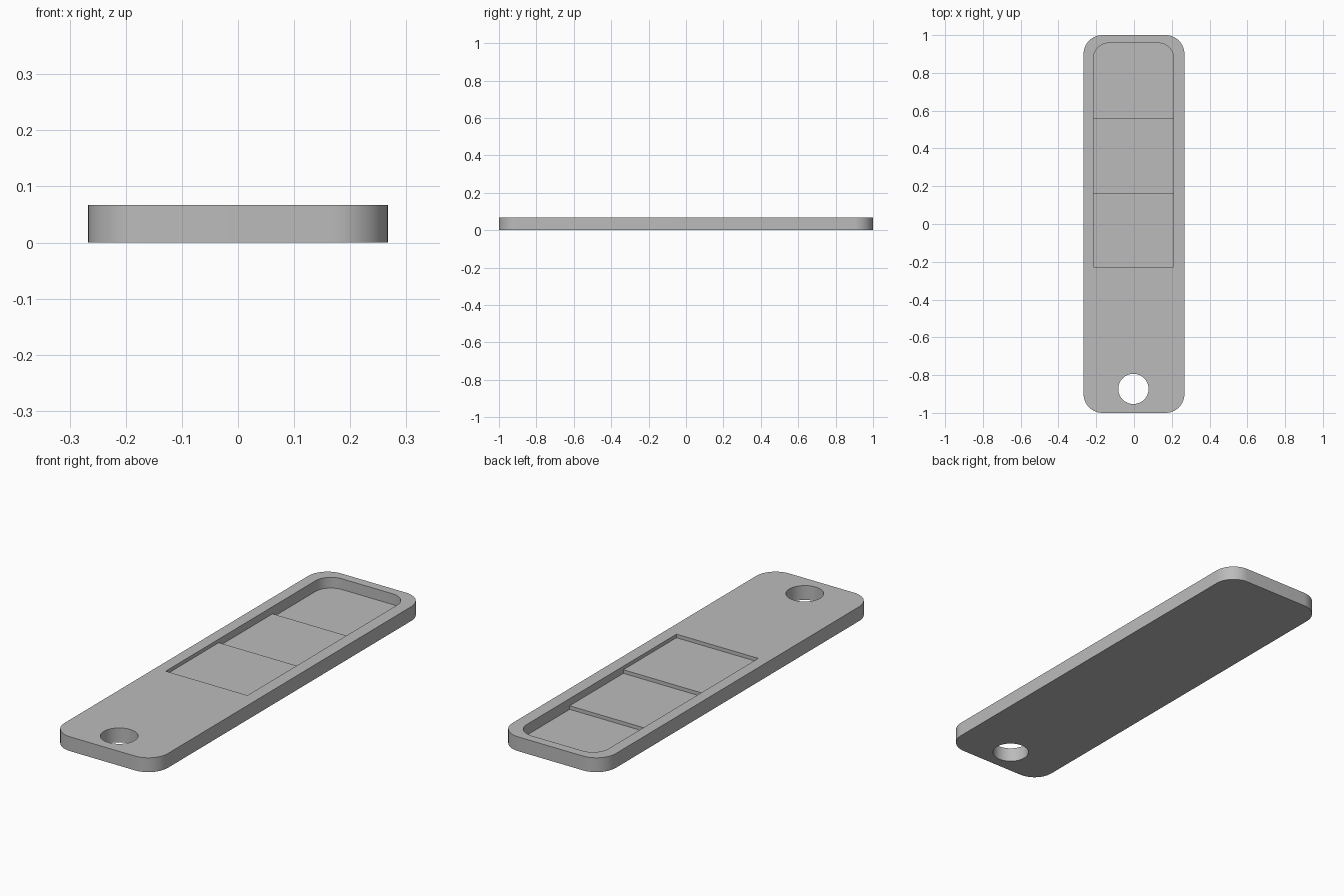
import bpy, bmesh
from math import pi, cos, sin, radians

if "Cube" in bpy.data.objects:
    bpy.data.objects.remove(bpy.data.objects["Cube"])

THICK, STEP = 0.067, 0.0167
grey = bpy.data.materials.new("plain grey")
grey.use_nodes = True
grey.diffuse_color = (0.5, 0.5, 0.5, 1)
grey.node_tree.nodes["Principled BSDF"].inputs["Base Color"].default_value = (0.5, 0.5, 0.5, 1)


def prism(name, points, offset):
    """Closed solid: a 3D outline pushed along an offset vector."""
    bm = bmesh.new()
    face = bm.faces.new([bm.verts.new(p) for p in points])
    cap = bmesh.ops.extrude_face_region(bm, geom=[face], use_keep_orig=True)["geom"]
    bmesh.ops.translate(bm, vec=offset, verts=[g for g in cap if isinstance(g, bmesh.types.BMVert)])
    bmesh.ops.recalc_face_normals(bm, faces=bm.faces)
    mesh = bpy.data.meshes.new(name)
    bm.to_mesh(mesh)
    bm.free()
    mesh.materials.append(grey)
    obj = bpy.data.objects.new(name, mesh)
    bpy.context.collection.objects.link(obj)
    return obj


def rounded(x0, x1, y0, y1, z, front_r, back_r, n=16):
    """Rectangle outline with separate front and back corner radii."""
    points = []
    corners = ((x1, y1, -1, -1, back_r), (x0, y1, 1, -1, back_r),
               (x0, y0, 1, 1, front_r), (x1, y0, -1, 1, front_r))
    for q, (x, y, sx, sy, r) in enumerate(corners):
        for i in range(n + 1 if r else 1):
            a = (q + i / n) * pi / 2
            points.append((x + sx * r + r * cos(a), y + sy * r + r * sin(a), z))
    return points


def combine(obj, tool, operation):
    mod = obj.modifiers.new(operation.title(), 'BOOLEAN')
    mod.operation, mod.object, mod.solver = operation, tool, 'EXACT'
    bpy.context.view_layer.objects.active = obj
    bpy.ops.object.modifier_apply(modifier=mod.name)
    bpy.data.objects.remove(tool)


# Rounded tag body
body = prism("tag_body", rounded(-0.267, 0.267, -1, 1, 0, 0.1, 0.1), (0, 0, THICK))

# Round hanging hole
ring = [(-0.003 + 0.08 * cos(i * pi / 32), -0.873 + 0.08 * sin(i * pi / 32), -0.1) for i in range(64)]
combine(body, prism("hole_cutter", ring, (0, 0, 0.3)), 'DIFFERENCE')

# Pocket with a floor that steps down towards the back
pocket = prism("pocket_cutter", rounded(-0.214, 0.209, -0.228, 0.958, -0.1, 0, 0.08), (0, 0, 0.3))
profile = [(-0.4, 0, 0.15), (-0.4, -0.5, 0.15)]
edges = (-0.5, 0.164, 0.561, 1.2)
for k in range(3):
    z = THICK - STEP * (k + 1)
    profile += [(-0.4, edges[k], z), (-0.4, edges[k + 1], z)]
profile.append((-0.4, 1.2, 0.15))
combine(pocket, prism("stair_cutter", profile, (0.8, 0, 0)), 'INTERSECT')
combine(body, pocket, 'DIFFERENCE')

# Smooth rounded walls, crisp rims
bpy.ops.object.select_all(action='DESELECT')
body.select_set(True)
bpy.context.view_layer.objects.active = body
bpy.ops.object.shade_smooth_by_angle(angle=radians(30))
